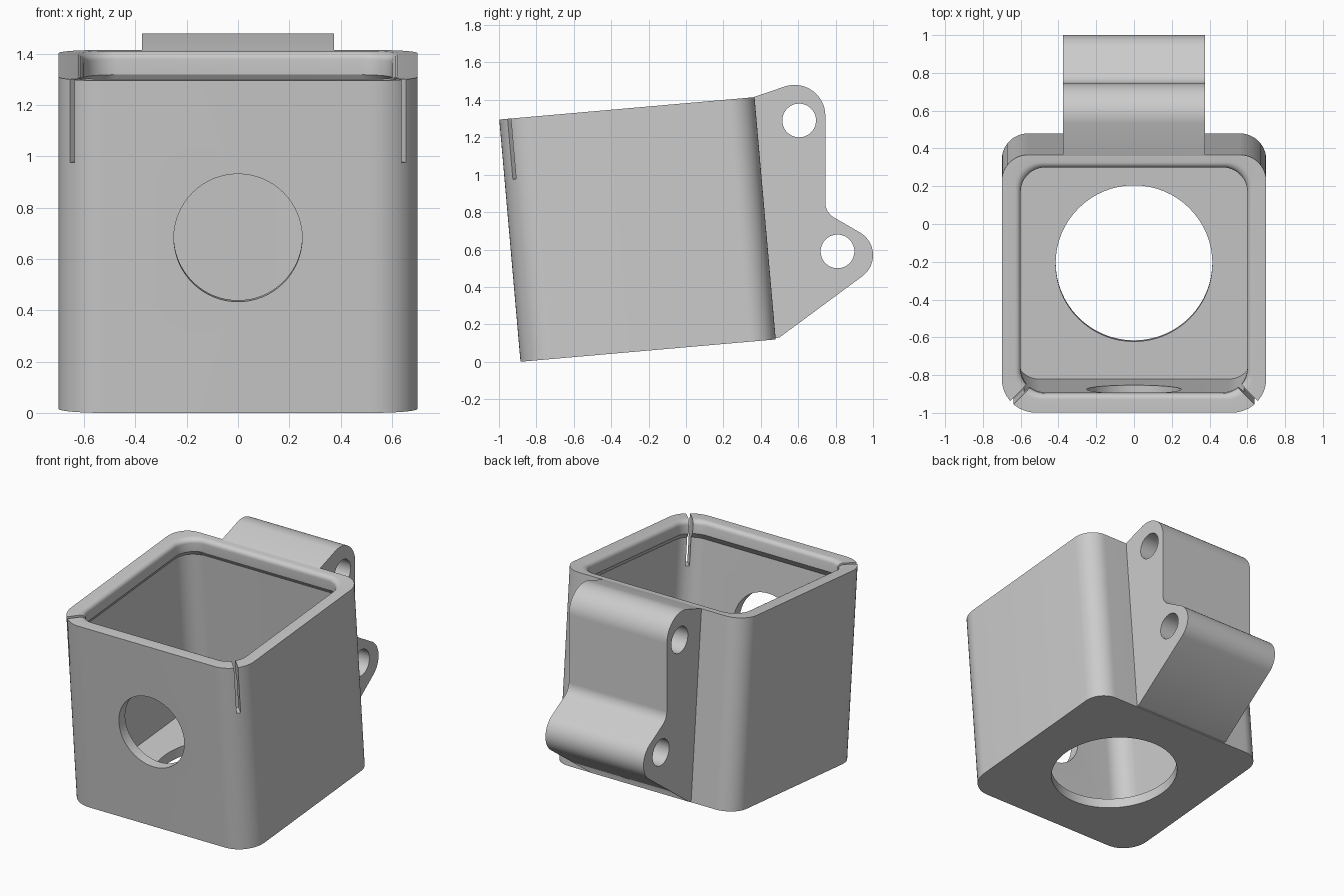
import bpy, bmesh
from math import sin, cos, pi, radians
from mathutils import Matrix, Vector

if "Cube" in bpy.data.objects:
    bpy.data.objects.remove(bpy.data.objects["Cube"])

grey = bpy.data.materials.new("plain grey")
grey.use_nodes = True
grey.diffuse_color = (0.6, 0.6, 0.6, 1)
grey.node_tree.nodes["Principled BSDF"].inputs["Base Color"].default_value = (0.6, 0.6, 0.6, 1)

# The housing leans back: its own frame is (x, depth, height) from the front bottom edge
WIDTH, DEPTH, HEIGHT = 1.4, 1.37, 1.3
FRAME = Matrix.Translation((0, -0.885, 0)) @ Matrix.Rotation(radians(5), 4, 'X')
SEG = 12


def finish(name, bm, matrix):
    bmesh.ops.recalc_face_normals(bm, faces=bm.faces)
    mesh = bpy.data.meshes.new(name)
    bm.to_mesh(mesh)
    bm.free()
    mesh.materials.append(grey)
    obj = bpy.data.objects.new(name, mesh)
    bpy.context.collection.objects.link(obj)
    obj.matrix_world = matrix
    return obj


def arc(cx, cy, r, a0, a1, n=SEG):
    return [(cx + r * cos(radians(a0 + (a1 - a0) * i / n)),
             cy + r * sin(radians(a0 + (a1 - a0) * i / n))) for i in range(n + 1)]


def rounded_loop(side, front, back, r_front, r_back):
    """Rounded rectangle inset from the housing's outline."""
    x, y0, y1 = WIDTH / 2 - side, front, DEPTH - back
    return (arc(x - r_back, y1 - r_back, r_back, 0, 90)
            + arc(-x + r_back, y1 - r_back, r_back, 90, 180)
            + arc(-x + r_front, y0 + r_front, r_front, 180, 270)
            + arc(x - r_front, y0 + r_front, r_front, 270, 360))


def loft(name, sections, matrix):
    """Skin a stack of equal loops and cap both ends."""
    bm = bmesh.new()
    rings = [[bm.verts.new((x, y, z)) for x, y in loop] for loop, z in sections]
    count = len(rings[0])
    for a, b in zip(rings, rings[1:]):
        for i in range(count):
            j = (i + 1) % count
            bm.faces.new((a[i], a[j], b[j], b[i]))
    bm.faces.new(rings[0])
    bm.faces.new(rings[-1])
    return finish(name, bm, matrix)


def cylinder(name, r, depth, matrix):
    bm = bmesh.new()
    bmesh.ops.create_cone(bm, cap_ends=True, segments=64, radius1=r, radius2=r, depth=depth)
    return finish(name, bm, matrix)


def cut(target, cutters):
    for c in cutters:
        c.hide_render = True
        mod = target.modifiers.new("cut", 'BOOLEAN')
        mod.operation, mod.solver, mod.object = 'DIFFERENCE', 'EXACT', c
        bpy.context.view_layer.objects.active = target
        bpy.ops.object.modifier_apply(modifier=mod.name)
        bpy.data.objects.remove(c)


def smooth(obj):
    bpy.ops.object.select_all(action='DESELECT')
    obj.select_set(True)
    bpy.context.view_layer.objects.active = obj
    bpy.ops.object.shade_smooth_by_angle(angle=radians(28))


# Housing: outer shell, filleted lip, undercut, then the cavity down to the floor
outer = rounded_loop(0, 0, 0, 0.18, 0.14)
cavity = rounded_loop(0.07, 0.07, 0.045, 0.13, 0.13)
sections = [(outer, 0), (outer, HEIGHT)]
fillet = 0.03
for i in range(6):
    a = pi / 2 * i / 5
    grow = fillet * (1 - sin(a))
    sections.append((rounded_loop(0.1 - grow, 0.1 - grow, 0.07 - grow, 0.13, 0.13),
                     HEIGHT - fillet * (1 - cos(a))))
lip = rounded_loop(0.1, 0.1, 0.07, 0.13, 0.13)
sections += [(lip, HEIGHT - 0.09), (cavity, HEIGHT - 0.13), (cavity, 0.07)]
housing = loft("housing", sections, FRAME)

# Front opening, floor opening and the two diagonal corner slits
cutters = [
    cylinder("front_cutter", 0.25, 0.4, FRAME @ Matrix.Translation((0, 0.03, 0.685))
             @ Matrix.Rotation(pi / 2, 4, 'X')),
    cylinder("floor_cutter", 0.415, 0.4, FRAME @ Matrix.Translation((0, DEPTH / 2, 0))),
]
for side in (-1, 1):
    bm = bmesh.new()
    bmesh.ops.create_cube(bm, size=1)
    bmesh.ops.scale(bm, vec=Vector((0.36, 0.025, 0.5)), verts=bm.verts)
    cutters.append(finish("slit_cutter", bm, FRAME
                          @ Matrix.Translation((side * 0.6, 0.1, 0.975 + 0.25))
                          @ Matrix.Rotation(radians(-45 * side), 4, 'Z')))
cut(housing, cutters)
smooth(housing)

# Rear mount: side profile in (y, z) with two rounded lugs, extruded across x
profile = ([(0.47, 0.125), (0.5, 0.13)]
           + arc(0.86, 0.57, 0.14, -54, 58, 20)
           + arc(0.835, 0.85, 0.09, 238, 180, 10)
           + arc(0.58, 1.315, 0.165, 0, 106, 20)
           + [(0.37, 1.418), (0.355, 1.412)])
# Axes swapped so that the profile plane becomes y-z and the extrusion runs along x
ACROSS = Matrix(((0, 0, 1, 0), (1, 0, 0, 0), (0, 1, 0, 0), (0, 0, 0, 1)))
mount = loft("rear_mount", [(profile, -0.375), (profile, 0.375)], ACROSS)
cut(mount, [cylinder("bolt_cutter", 0.09, 1.0, ACROSS @ Matrix.Translation((y, z, 0)))
            for y, z in ((0.605, 1.29), (0.81, 0.59))])
smooth(mount)
